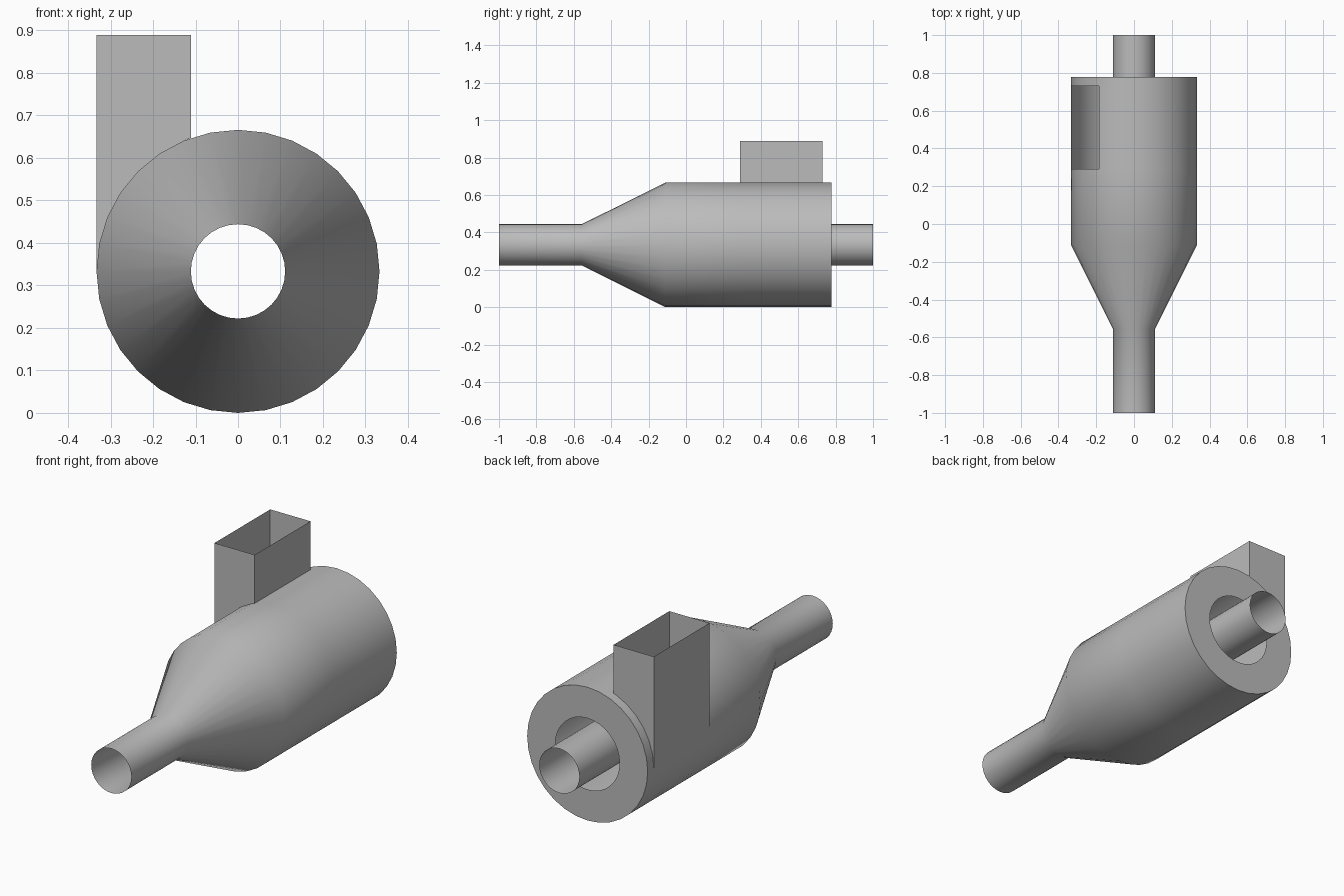
import bpy, bmesh, math

cube = bpy.data.objects.get("Cube")
if cube:
    bpy.data.objects.remove(cube, do_unlink=True)

SIDES = 32
R, PIPE_R, LID_R = 0.333, 0.111, 0.178
AXIS_Z = 0.333
DUCT_Y0, DUCT_Y1, DUCT_TOP = 0.29, 0.73, 0.889

grey = bpy.data.materials.new("sheet_metal_grey")
grey.use_nodes = True
colour = (0.5, 0.5, 0.5, 1)
grey.diffuse_color = colour
grey.node_tree.nodes["Principled BSDF"].inputs["Base Color"].default_value = colour


def finish(name, bm):
    mesh = bpy.data.meshes.new(name)
    bm.to_mesh(mesh)
    bm.free()
    mesh.materials.append(grey)
    obj = bpy.data.objects.new(name, mesh)
    bpy.context.collection.objects.link(obj)
    bpy.ops.object.select_all(action="DESELECT")
    obj.select_set(True)
    bpy.context.view_layer.objects.active = obj
    bpy.ops.object.shade_smooth_by_angle(angle=math.radians(32))
    return obj


def ring_point(i, r):
    a = 2 * math.pi * i / SIDES
    return r * math.cos(a), AXIS_Z + r * math.sin(a)


def lathe(profile):
    """Open shell around the y axis from (y, radius) pairs, front to back."""
    bm = bmesh.new()
    rings = []
    for y, r in profile:
        pts = [ring_point(i, r) for i in range(SIDES)]
        rings.append([bm.verts.new((x, y, z)) for x, z in pts])
    for a, b in zip(rings, rings[1:]):
        for i in range(SIDES):
            j = (i + 1) % SIDES
            bm.faces.new((a[i], a[j], b[j], b[i]))
    bmesh.ops.recalc_face_normals(bm, faces=bm.faces)
    return bm


# Outlet pipe, cone, barrel and ring-shaped lid
body = lathe([(-1, PIPE_R), (-0.556, PIPE_R), (-0.111, R), (DUCT_Y0, R),
              (DUCT_Y1, R), (0.778, R), (0.778, LID_R)])

# Inlet opening in the barrel beneath the duct
opening = []
for f in body.faces:
    c = f.calc_center_median()
    if DUCT_Y0 < c.y < DUCT_Y1 and c.x < -0.18 and c.z > AXIS_Z:
        opening.append(f)
bmesh.ops.delete(body, geom=opening, context="FACES")
finish("cyclone_body", body)

# Inner pipe running through the lid
finish("inner_pipe", lathe([(0.22, PIPE_R), (1, PIPE_R)]))

# Rectangular inlet duct, open at the top and trimmed to the barrel
inner_x = -PIPE_R
arc = [ring_point(i, R) for i in range(SIDES // 4, SIDES // 2 + 1)]
arc = [p for p in arc if p[0] < inner_x]
lower = [(inner_x, AXIS_Z + math.sqrt(R * R - inner_x ** 2))] + arc
outline = [(-R, DUCT_TOP), (inner_x, DUCT_TOP)] + lower
bm = bmesh.new()
front, back = [[bm.verts.new((x, y, z)) for x, z in outline]
               for y in (DUCT_Y0, DUCT_Y1)]
bm.faces.new(front)
bm.faces.new(back)
for i, j in ((1, 2), (len(outline) - 1, 0)):
    bm.faces.new((front[i], front[j], back[j], back[i]))
bmesh.ops.recalc_face_normals(bm, faces=bm.faces)
# Turn the open shell outward
bm.normal_update()
for f in bm.faces:
    c = f.calc_center_median()
    outward = (c.x + 0.222) * f.normal.x + (c.y - 0.51) * f.normal.y
    if outward < 0:
        f.normal_flip()
finish("inlet_duct", bm)
